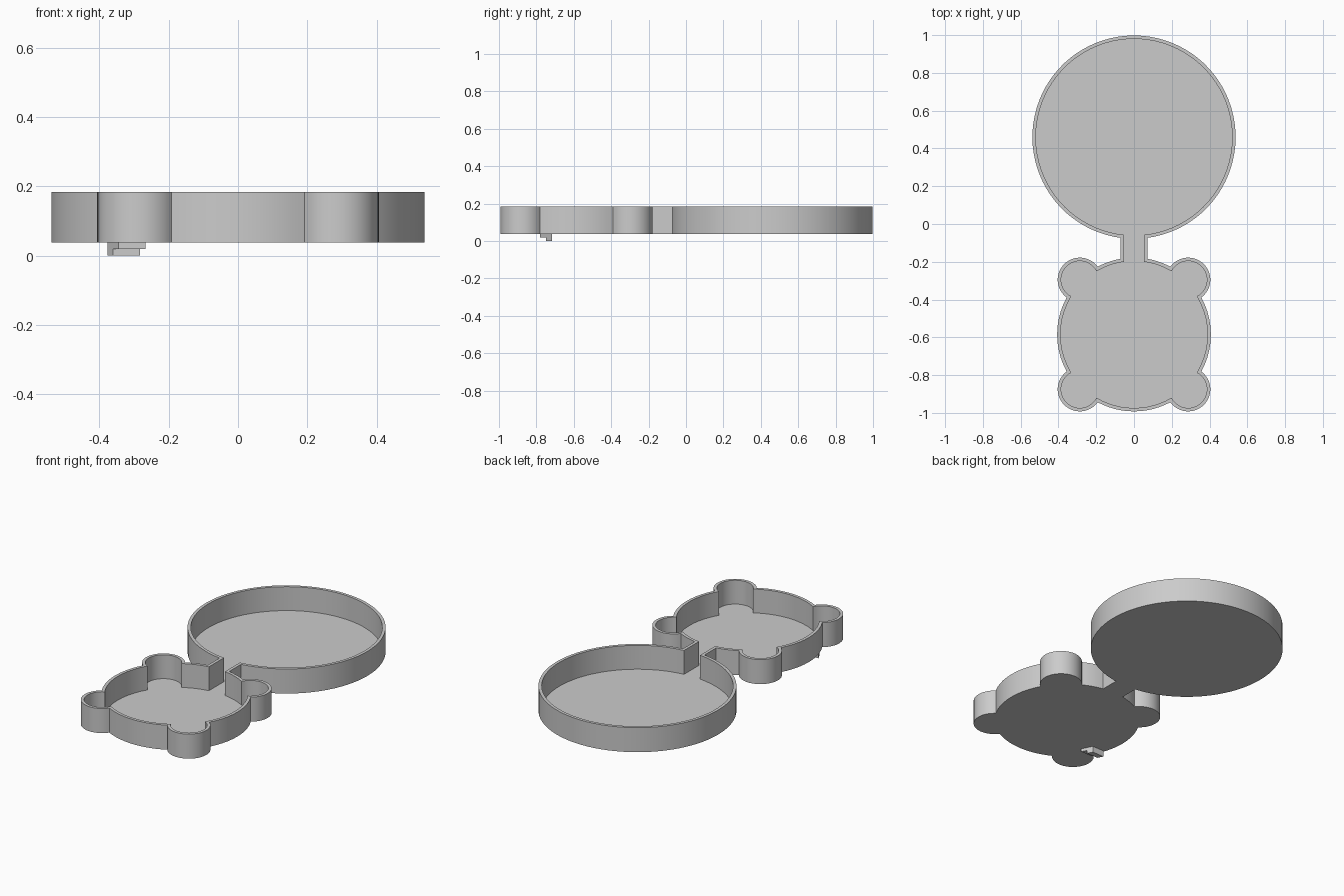
import bpy, bmesh, math
from mathutils import Vector

if "Cube" in bpy.data.objects:
    bpy.data.objects.remove(bpy.data.objects["Cube"])

WALL = 0.018
Z_BOTTOM, Z_FLOOR, Z_TOP = 0.037, 0.041, 0.184
POT, BODY = Vector((0, 0.46)), Vector((0, -0.585))
LOW_EAR, TOP_EAR = Vector((0.287, -0.875)), Vector((0.287, -0.295))


def crossing(c1, r1, c2, r2, side):
    """Point where two circles meet, on the given side of their centre line."""
    d = c2 - c1
    a = (d.length_squared + r1 * r1 - r2 * r2) / (2 * d.length)
    h = math.sqrt(r1 * r1 - a * a)
    u = d.normalized()
    return c1 + u * a + Vector((-u.y, u.x)) * h * side


def arc(c, p, q, n):
    """Anticlockwise arc about c from p to q."""
    a = math.atan2(p.y - c.y, p.x - c.x)
    sweep = (math.atan2(q.y - c.y, q.x - c.x) - a) % (2 * math.pi)
    r = (p - c).length
    return [c + r * Vector((math.cos(a + sweep * i / n), math.sin(a + sweep * i / n)))
            for i in range(n + 1)]


def outline(inset):
    """Big disc, neck and four-lobed body as one closed loop."""
    R, B, E, N = 0.538 - inset, 0.407 - inset, 0.117 - inset, 0.071 - inset
    bottom, top = BODY - Vector((0, B)), POT + Vector((0, R))
    low_in, low_out = (crossing(BODY, B, LOW_EAR, E, s) for s in (-1, 1))
    up_out, up_in = (crossing(BODY, B, TOP_EAR, E, s) for s in (-1, 1))
    neck_low = Vector((N, BODY.y + math.sqrt(B * B - N * N)))
    neck_high = Vector((N, POT.y - math.sqrt(R * R - N * N)))
    half = []
    for c, p, q, n in ((BODY, bottom, low_in, 6), (LOW_EAR, low_in, low_out, 24),
                       (BODY, low_out, up_out, 10), (TOP_EAR, up_out, up_in, 24),
                       (BODY, up_in, neck_low, 5)):
        half += arc(c, p, q, n)[:-1]
    half += [neck_low] + arc(POT, neck_high, top, 40)
    mirrored = [Vector((-p.x, p.y)) for p in reversed(half[1:-1])]
    return half + mirrored


def finish(bm, name):
    bmesh.ops.recalc_face_normals(bm, faces=bm.faces)
    mesh = bpy.data.meshes.new(name)
    bm.to_mesh(mesh)
    bm.free()
    obj = bpy.data.objects.new(name, mesh)
    bpy.context.collection.objects.link(obj)
    return obj


# Open tray: outer wall, rim, inner wall, floor
bm = bmesh.new()
outer, inner = outline(0), outline(WALL)
rings = [[bm.verts.new((p.x, p.y, z)) for p in loop]
         for loop, z in ((outer, Z_BOTTOM), (outer, Z_TOP), (inner, Z_TOP), (inner, Z_FLOOR))]
count = len(outer)
for a, b in zip(rings, rings[1:]):
    for i in range(count):
        j = (i + 1) % count
        bm.faces.new((a[i], a[j], b[j], b[i]))
bm.faces.new(rings[0][::-1])
bm.faces.new(rings[-1])
tray = finish(bm, "tray")
bpy.context.view_layer.objects.active = tray
tray.select_set(True)
bpy.ops.object.shade_smooth_by_angle(angle=math.radians(25))

# Small stepped tab under the tray, slanted in plan
bm = bmesh.new()
profile = [(-0.78, Z_BOTTOM), (-0.78, 0.019), (-0.748, 0.019),
           (-0.748, 0), (-0.716, 0), (-0.716, Z_BOTTOM)]
ends = [[bm.verts.new((x - 0.5 * (y + 0.78), y, z)) for y, z in profile]
        for x in (-0.345, -0.267)]
for i in range(6):
    j = (i + 1) % 6
    bm.faces.new((ends[0][i], ends[0][j], ends[1][j], ends[1][i]))
bm.faces.new(ends[0][::-1])
bm.faces.new(ends[1])
finish(bm, "stepped_tab")
